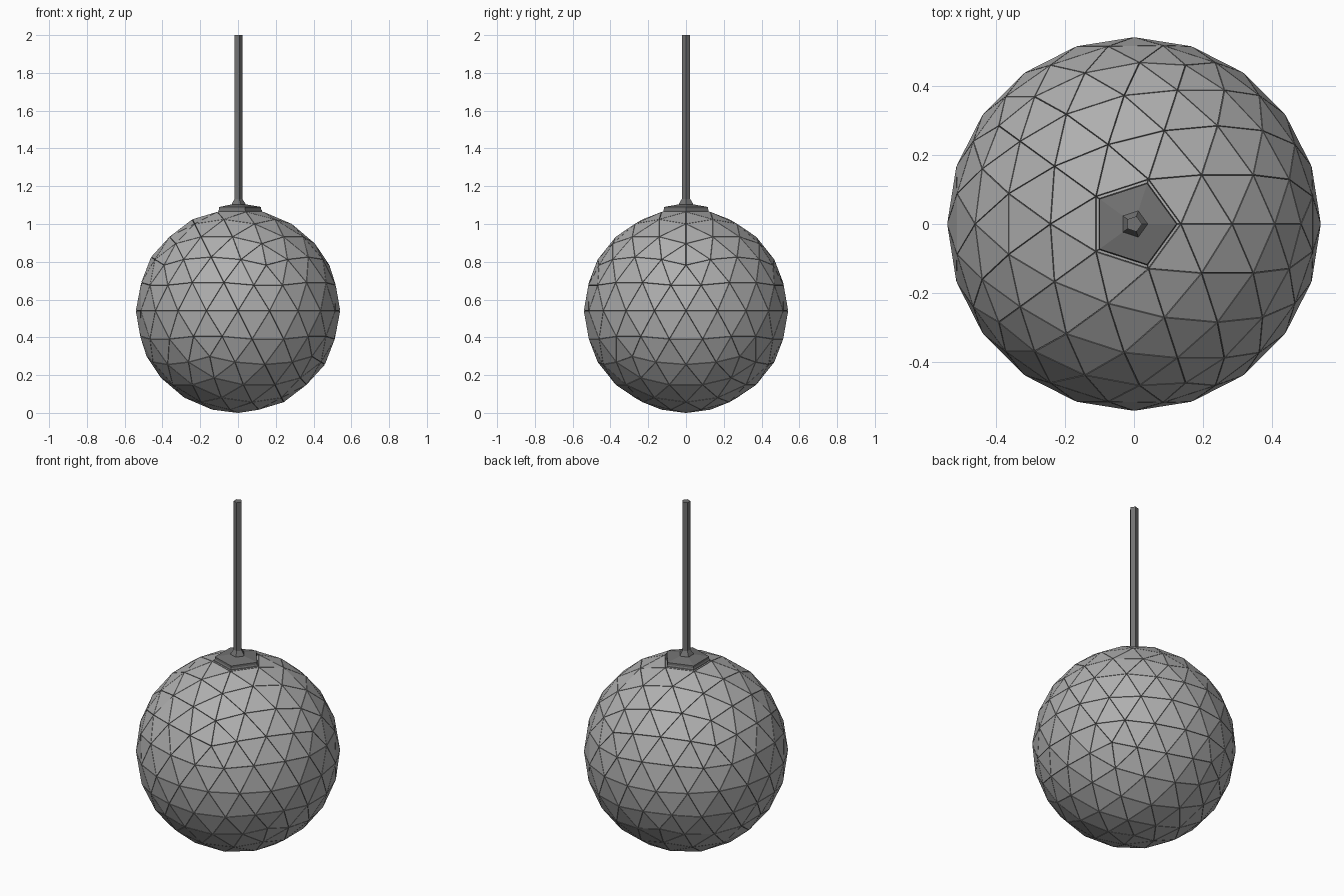
import bpy, bmesh
from math import cos, sin, tau

if "Cube" in bpy.data.objects:
    bpy.data.objects.remove(bpy.data.objects["Cube"])

R = 0.541


def grey(name, v):
    m = bpy.data.materials.new(name)
    m.diffuse_color = (v, v, v, 1)
    m.use_nodes = True
    m.node_tree.nodes["Principled BSDF"].inputs["Base Color"].default_value = m.diffuse_color
    return m


PANEL, DARK = grey("panel_grey", 0.43), grey("dark_grey", 0.17)


def to_object(bm, name, *mats):
    bmesh.ops.recalc_face_normals(bm, faces=bm.faces[:])
    me = bpy.data.meshes.new(name)
    bm.to_mesh(me)
    bm.free()
    for m in mats:
        me.materials.append(m)
    ob = bpy.data.objects.new(name, me)
    bpy.context.collection.objects.link(ob)
    return ob


def pentagon_loft(name, profile):
    # Capped five-sided lathe of (radius, z) pairs, one corner on +x
    bm = bmesh.new()
    rings = [[bm.verts.new((r * cos(tau * i / 5), r * sin(tau * i / 5), z))
              for i in range(5)] for r, z in profile]
    for a, b in zip(rings, rings[1:]):
        for i in range(5):
            j = (i + 1) % 5
            bm.faces.new((a[i], a[j], b[j], b[i]))
    bm.faces.new(rings[0][::-1])
    bm.faces.new(rings[-1])
    return to_object(bm, name, DARK)


# Faceted ball: triangular panels separated by fine sunken dark grooves
bm = bmesh.new()
bmesh.ops.create_icosphere(bm, subdivisions=3, radius=R)
seams = bm.verts[:]
rims = bmesh.ops.inset_individual(bm, faces=bm.faces[:], thickness=0.003, depth=0)
for f in rims["faces"]:
    f.material_index = 1
for v in seams:
    v.co *= 1 - 0.004 / R
# Stand the ball on the ground
low = min(v.co.z for v in bm.verts)
bmesh.ops.translate(bm, verts=bm.verts[:], vec=(0, 0, -low))
to_object(bm, "panelled_ball", PANEL, DARK)

# Pentagonal mounting collar on the top pole
pentagon_loft("collar", [(0.126, 1.05), (0.126, 1.073), (0.123, 1.077),
                         (0.123, 1.09), (0.04, 1.104)])

# Hanging rod with a flared foot
pentagon_loft("rod", [(0.04, 1.09), (0.04, 1.107), (0.0235, 1.132),
                      (0.0235, 2.0)])
